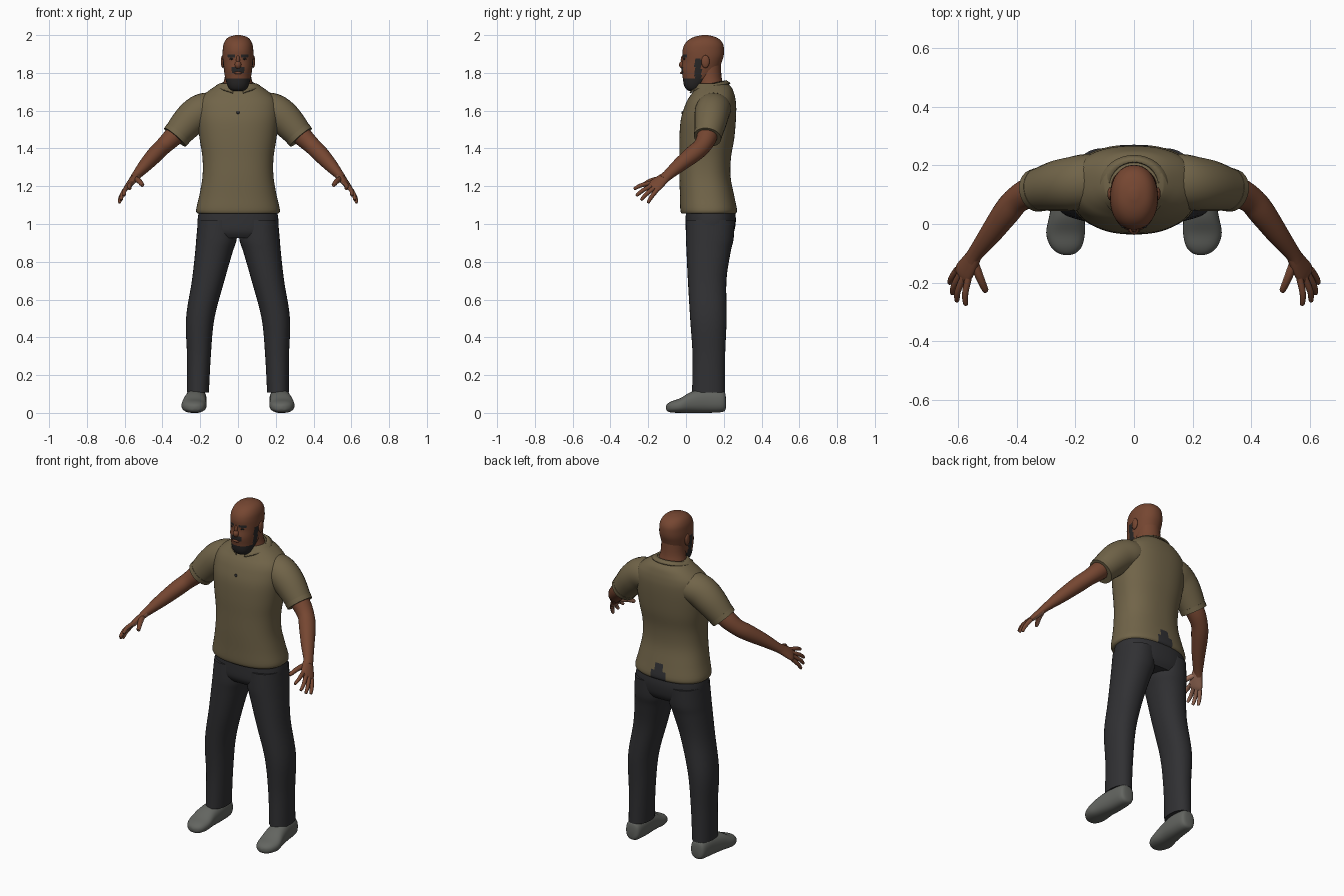
import bpy, bmesh, math
from mathutils import Vector


def material(name, rgb):
    m = bpy.data.materials.new(name)
    m.diffuse_color = (*rgb, 1)
    return m


SKIN = material("brown_skin", (0.18, 0.062, 0.031))
PALM = material("light_palm", (0.36, 0.17, 0.11))
HAIR = material("dark_hair", (0.022, 0.020, 0.020))
SHIRT = material("olive_cloth", (0.165, 0.128, 0.066))
PANTS = material("charcoal_cloth", (0.030, 0.030, 0.033))
SHOE = material("grey_shoe", (0.125, 0.130, 0.118))


def finish(bm, name, mats, rule=None, mirror=False, angle=50):
    bmesh.ops.recalc_face_normals(bm, faces=bm.faces[:])
    bm.normal_update()
    if rule:
        for f in bm.faces:
            f.material_index = rule(f.calc_center_median(), f.normal)
    me = bpy.data.meshes.new(name)
    bm.to_mesh(me)
    bm.free()
    ob = bpy.data.objects.new(name, me)
    bpy.context.collection.objects.link(ob)
    for m in mats:
        me.materials.append(m)
    bpy.ops.object.select_all(action='DESELECT')
    ob.select_set(True)
    bpy.context.view_layer.objects.active = ob
    bpy.ops.object.shade_smooth_by_angle(angle=math.radians(angle))
    if mirror:
        ob.modifiers.new("mirror", 'MIRROR').use_mirror_merge = False
    return ob


def spline(rings, steps):
    """Smooth interpolation through the control rings."""
    pts = [Vector(r) for r in rings]
    out = []
    for i in range(len(pts) - 1):
        a, b = pts[max(i - 1, 0)], pts[i]
        c, d = pts[i + 1], pts[min(i + 2, len(pts) - 1)]
        for k in range(steps):
            t = k / steps
            out.append(0.5 * (2 * b + (c - a) * t + (2 * a - 5 * b + 4 * c - d) * t ** 2
                              + (3 * b - a - 3 * c + d) * t ** 3))
    return out + [pts[-1]]


def loft(name, rings, mats, axes=None, ref=(0, 1, 0), n=24, steps=4, power=2.0, **kw):
    """Skin through rings (x, y, z, ru, rv); fixed axes, or axes following the path."""
    bm = bmesh.new()
    rs = spline(rings, steps)
    loops = []
    for i, r in enumerate(rs):
        c = Vector(r[:3])
        if axes:
            u, v = Vector(axes[0]), Vector(axes[1])
        else:
            t = (Vector(rs[min(i + 1, len(rs) - 1)][:3]) - Vector(rs[max(i - 1, 0)][:3])).normalized()
            u = Vector(ref)
            u = (u - t * u.dot(t)).normalized()
            v = t.cross(u)
        loop = []
        for k in range(n):
            a = 2 * math.pi * k / n
            ca, sa = math.cos(a), math.sin(a)
            p = u * math.copysign(abs(ca) ** (2 / power), ca) * max(r[3], 0.001)
            p += v * math.copysign(abs(sa) ** (2 / power), sa) * max(r[4], 0.001)
            loop.append(bm.verts.new(c + p))
        loops.append(loop)
    for a, b in zip(loops, loops[1:]):
        for k in range(n):
            bm.faces.new((a[k], a[(k + 1) % n], b[(k + 1) % n], b[k]))
    bm.faces.new(loops[0][::-1])
    bm.faces.new(loops[-1])
    return finish(bm, name, mats, **kw)


def upright(name, rows, mats, cx=True, **kw):
    """Loft along z from rows (z, centre x, front y, back y, half width)."""
    rings = [(x, (f + b) / 2, z, w, (b - f) / 2) for z, x, f, b, w in rows]
    return loft(name, rings, mats, axes=((1, 0, 0), (0, 1, 0)), **kw)


def ball(name, loc, size, mat, **kw):
    bm = bmesh.new()
    bmesh.ops.create_uvsphere(bm, u_segments=16, v_segments=10, radius=1)
    for v in bm.verts:
        v.co = Vector(loc) + Vector(v.co[i] * size[i] for i in range(3))
    return finish(bm, name, [mat], **kw)


# Head with beard, moustache and brows coloured by region
def head_colour(c, n):
    x = abs(c.x)
    jaw = c.z < 1.765 and c.y < 0.10
    sideburn = 0.045 < c.y < 0.082 and c.z < 1.875
    moustache = c.y < 0.02 and x < 0.034 and 1.798 < c.z < 1.832
    brow = c.y < 0.03 and 0.014 < x < 0.056 and 1.880 < c.z < 1.896
    return 1 if jaw or sideburn or moustache or brow else 0


upright("head", [
    (1.705, 0, 0.015, 0.06, 0.028), (1.715, 0, 0.0, 0.08, 0.045), (1.74, 0, -0.012, 0.105, 0.058),
    (1.78, 0, -0.018, 0.15, 0.069), (1.82, 0, -0.024, 0.176, 0.075), (1.86, 0, -0.018, 0.19, 0.08),
    (1.89, 0, -0.018, 0.199, 0.082), (1.92, 0, -0.018, 0.201, 0.081), (1.95, 0, -0.008, 0.197, 0.077),
    (1.975, 0, 0.014, 0.18, 0.065), (1.991, 0, 0.045, 0.152, 0.045), (2.0, 0, 0.085, 0.115, 0.012)],
    [SKIN, HAIR], n=72, steps=4, power=2.15, rule=head_colour)
upright("neck", [(1.62, 0, 0.055, 0.205, 0.10), (1.72, 0, 0.06, 0.2, 0.084),
                 (1.78, 0, 0.055, 0.188, 0.07), (1.86, 0, 0.055, 0.185, 0.065)], [SKIN])
ball("nose", (0, -0.016, 1.843), (0.018, 0.021, 0.022), SKIN)
ball("nose_bridge", (0, -0.014, 1.868), (0.010, 0.014, 0.026), SKIN)
ball("lower_lip", (0, -0.021, 1.800), (0.022, 0.010, 0.007), SKIN)
ball("ear", (0.081, 0.103, 1.86), (0.010, 0.022, 0.034), SKIN, mirror=True)
ball("eye", (0.033, -0.008, 1.874), (0.012, 0.006, 0.005), HAIR, mirror=True)


# Shirt body; dark trouser cloth shows through at the back hem and front
def shirt_colour(c, n):
    back = c.y > 0.15 and abs(c.x) < 0.045 - 0.3 * max(0, c.z - 1.08) and c.z < 1.15
    front = c.y < 0 and abs(c.x) < 0.010 and 1.115 < c.z < 1.165
    return 1 if back or front else 0


upright("shirt_body", [
    (1.055, 0, -0.022, 0.262, 0.214), (1.075, 0, -0.03, 0.27, 0.222), (1.15, 0, -0.032, 0.255, 0.205),
    (1.25, 0, -0.035, 0.236, 0.188), (1.35, 0, -0.035, 0.238, 0.188), (1.45, 0, -0.035, 0.255, 0.203),
    (1.55, 0, -0.028, 0.264, 0.215), (1.62, 0, -0.008, 0.266, 0.215), (1.66, 0, 0.01, 0.262, 0.203),
    (1.69, 0, 0.03, 0.255, 0.175), (1.72, 0, 0.048, 0.243, 0.135), (1.745, 0, 0.06, 0.218, 0.098)],
    [SHIRT, PANTS], n=72, steps=4, power=2.35, rule=shirt_colour)

# Sleeves with a thicker hem
loft("sleeve", [(0.11, 0.15, 1.60, 0.085, 0.075), (0.155, 0.147, 1.608, 0.092, 0.088),
                (0.205, 0.138, 1.59, 0.092, 0.092), (0.262, 0.13, 1.542, 0.086, 0.087),
                (0.332, 0.115, 1.462, 0.070, 0.072)], [SHIRT], mirror=True)
loft("sleeve_hem", [(0.317, 0.118, 1.479, 0.075, 0.077), (0.334, 0.114, 1.459, 0.073, 0.075)],
     [SHIRT], steps=1, mirror=True)

# Open collar, folded over the neckline
bm = bmesh.new()
rows = []
for k in range(33):
    t = math.radians(14 + 332 * k / 32)
    b = (1 - math.cos(t)) / 2
    s, c = math.sin(t), -math.cos(t)
    inner = (0.082 * s, 0.133 + 0.078 * c, 1.722 + 0.036 * b)
    outer = (0.115 * s, 0.135 + (0.118 if c < 0 else 0.098) * c, 1.680 + 0.063 * b ** 0.35)
    rows.append([bm.verts.new(p) for p in (inner, outer)])
for a, b in zip(rows, rows[1:]):
    bm.faces.new((a[0], b[0], b[1], a[1]))
collar = finish(bm, "collar", [SHIRT])
sol = collar.modifiers.new("thickness", 'SOLIDIFY')
sol.thickness, sol.offset = 0.008, 0
ball("button", (0, -0.020, 1.59), (0.008, 0.005, 0.008), PANTS)

# Trousers
upright("trouser_hips", [(0.925, 0, 0.02, 0.235, 0.20), (0.96, 0, 0.0, 0.255, 0.212),
                         (1.02, 0, -0.002, 0.264, 0.214), (1.075, 0, 0.0, 0.258, 0.205)],
        [PANTS], n=48, power=2.4)
upright("trouser_leg", [
    (0.108, 0.212, 0.032, 0.207, 0.058), (0.30, 0.207, 0.035, 0.207, 0.063), (0.50, 0.2, 0.022, 0.215, 0.075),
    (0.70, 0.158, 0.01, 0.214, 0.086), (0.85, 0.128, 0.003, 0.236, 0.099),
    (0.92, 0.114, 0.0, 0.252, 0.107), (1.02, 0.108, 0.002, 0.258, 0.104)],
    [PANTS], n=32, steps=5, power=2.2, mirror=True)

# Shoes: rows of (y, centre x, bottom, top, half width)
shoe = [(0.211, 0.217, 0.025, 0.085, 0.022), (0.195, 0.217, 0.005, 0.118, 0.045),
        (0.11, 0.220, 0.0, 0.128, 0.054), (0.03, 0.228, 0.0, 0.112, 0.060),
        (-0.03, 0.233, 0.0, 0.078, 0.066), (-0.075, 0.231, 0.002, 0.062, 0.054),
        (-0.098, 0.229, 0.008, 0.048, 0.032), (-0.106, 0.228, 0.02, 0.035, 0.008)]
loft("shoe", [(x, y, (lo + hi) / 2, w, (hi - lo) / 2) for y, x, lo, hi, w in shoe],
     [SHOE], axes=((1, 0, 0), (0, 0, 1)), n=28, power=2.4, mirror=True)

# Arms and hands
loft("arm", [(0.25, 0.13, 1.555, 0.055, 0.055), (0.34, 0.112, 1.465, 0.054, 0.052),
             (0.395, 0.085, 1.412, 0.047, 0.045), (0.435, 0.04, 1.372, 0.047, 0.044),
             (0.49, -0.035, 1.312, 0.038, 0.036), (0.538, -0.097, 1.258, 0.029, 0.024),
             (0.555, -0.122, 1.237, 0.030, 0.020)], [SKIN], mirror=True)

ACROSS = (-0.58, -0.58, 0.58)


def palm_colour(c, n):
    return 1 if n.dot(Vector((-0.75, 0.08, -0.66))) > 0.45 else 0


hand = dict(mats=[SKIN, PALM], ref=ACROSS, mirror=True, rule=palm_colour)
loft("palm", [(0.540, -0.10, 1.255, 0.027, 0.021), (0.560, -0.135, 1.228, 0.036, 0.019),
              (0.580, -0.165, 1.202, 0.041, 0.016), (0.588, -0.178, 1.190, 0.036, 0.011)], n=20, **hand)

fingers = {
    "index_finger": ((0.564, -0.185, 1.217), (0.575, -0.237, 1.205), (0.573, -0.272, 1.187)),
    "middle_finger": ((0.579, -0.179, 1.203), (0.600, -0.228, 1.178), (0.603, -0.260, 1.152)),
    "ring_finger": ((0.592, -0.170, 1.190), (0.613, -0.210, 1.158), (0.618, -0.235, 1.130)),
    "little_finger": ((0.602, -0.156, 1.178), (0.621, -0.184, 1.142), (0.627, -0.200, 1.115)),
    "thumb": ((0.545, -0.130, 1.240), (0.524, -0.185, 1.228), (0.506, -0.226, 1.206)),
}
for name, (a, b, c) in fingers.items():
    r = 0.014 if name == "thumb" else 0.011
    tip = Vector(c) + (Vector(c) - Vector(b)).normalized() * 0.005
    loft(name, [(*a, r * 1.1, r * 1.1), (*b, r, r), (*c, r * 0.75, r * 0.75), (*tip, 0.003, 0.003)],
         n=12, steps=3, **hand)
